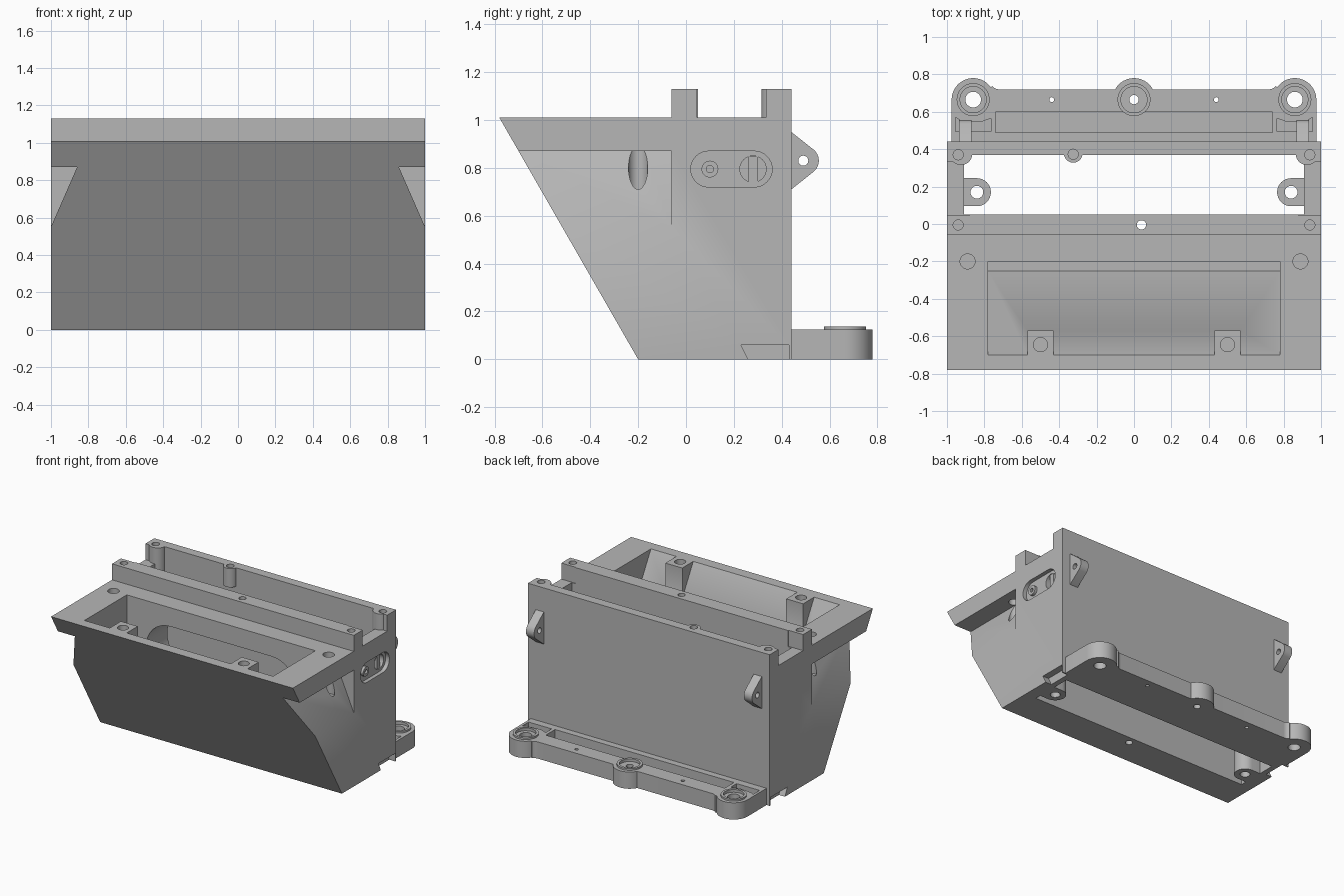
import bpy, bmesh, math
from mathutils import Vector

if "Cube" in bpy.data.objects:
    bpy.data.objects.remove(bpy.data.objects["Cube"])

grey = bpy.data.materials.new("plain grey")
grey.diffuse_color = (0.47, 0.47, 0.47, 1)
grey.use_nodes = True
grey.node_tree.nodes["Principled BSDF"].inputs["Base Color"].default_value = grey.diffuse_color


def prism(name, pts, axis, lo, hi):
    """Extrude a 2D outline along an axis: x uses (y,z), y uses (x,z), z uses (x,y)."""
    def place(p, t):
        return {'x': (t, p[0], p[1]), 'y': (p[0], t, p[1]), 'z': (p[0], p[1], t)}[axis]
    bm = bmesh.new()
    a = [bm.verts.new(place(p, lo)) for p in pts]
    b = [bm.verts.new(place(p, hi)) for p in pts]
    bm.faces.new(a)
    bm.faces.new(b)
    n = len(pts)
    for i in range(n):
        bm.faces.new((a[i], a[(i + 1) % n], b[(i + 1) % n], b[i]))
    bmesh.ops.recalc_face_normals(bm, faces=bm.faces)
    me = bpy.data.meshes.new(name)
    bm.to_mesh(me)
    bm.free()
    me.materials.append(grey)
    ob = bpy.data.objects.new(name, me)
    bpy.context.collection.objects.link(ob)
    return ob


def box(name, x0, x1, y0, y1, z0, z1):
    return prism(name, [(x0, y0), (x1, y0), (x1, y1), (x0, y1)], 'z', z0, z1)


def arc(cx, cy, r, a0, a1, n):
    return [(cx + r * math.cos(math.radians(a0 + (a1 - a0) * i / n)),
             cy + r * math.sin(math.radians(a0 + (a1 - a0) * i / n))) for i in range(n + 1)]


def cyl(name, c, r, axis, lo, hi, n=32):
    return prism(name, arc(c[0], c[1], r, 0, 360, n)[:-1], axis, lo, hi)


def stadium(x0, x1, cz, r):
    return arc(x1 - r, cz, r, -90, 90, 16) + arc(x0 + r, cz, r, 90, 270, 16)


def combine(ob, other, op):
    mod = ob.modifiers.new("bool", 'BOOLEAN')
    mod.operation, mod.solver, mod.object = op, 'EXACT', other
    dg = bpy.context.evaluated_depsgraph_get()
    me = bpy.data.meshes.new_from_object(ob.evaluated_get(dg))
    ob.modifiers.clear()
    ob.data = me
    bpy.data.objects.remove(other)


def cut(ob, other):
    combine(ob, other, 'DIFFERENCE')


def add(ob, other):
    combine(ob, other, 'UNION')


# Main housing with sloped front and raised rear rim
body = prism("housing", [(-0.2, 0), (0.44, 0), (0.44, 1.13), (-0.06, 1.13),
                         (-0.06, 1.01), (-0.78, 1.01)], 'x', -1, 1)
# Rear chamber, open at top and bottom
cut(body, box("chamber", -0.91, 0.91, 0.05, 0.37, -0.1, 1.3))
# Front pocket following the slope, and the wide window between both spaces
cut(body, prism("pocket", [(-0.706, 1.02), (-0.2, 1.02), (-0.2, 0.226), (-0.25, 0.226)],
                'x', -0.78, 0.78))
cut(body, prism("window", stadium(-0.62, 0.62, 0.67, 0.2), 'y', -0.3, 0.1))

for s in (-1, 1):
    # Side wedge under the lip
    cut(body, prism("wedge", [(s * 1.0, 0.55), (s * 0.86, 0.87), (s * 1.1, 0.87), (s * 1.1, 0.55)],
                    'y', -1, -0.06))
    # Slot through the end of the rim
    cut(body, box("rim_slot", *sorted((s * 0.88, s * 1.1)), 0.045, 0.335, 1.01, 1.2))
    # Hook groove at the foot of the side wall
    cut(body, prism("foot_groove", [(0.23, 0.06), (0.27, -0.02), (0.43, -0.02), (0.43, 0.06)],
                    'x', *sorted((s * 0.95, s * 1.1))))
    # Pocket screw posts
    add(body, prism("post", [(-0.72, 1.01), (-0.57, 1.01), (-0.57, 0.77), (-0.575, 0.77)],
                    'x', s * 0.5 - 0.07, s * 0.5 + 0.07))
    cut(body, cyl("post_hole", (s * 0.5, -0.645), 0.038, 'z', 0.9, 1.1))
    # Lip holes
    cut(body, cyl("lip_hole", (s * 0.89, -0.2), 0.04, 'z', 0.7, 1.1))
    # Corner bosses inside the rim
    add(body, cyl("corner_boss", (s * 0.925, 0.375), 0.06, 'z', 0.93, 1.13))
    for y in (0.37, -0.005):
        cut(body, cyl("rim_hole", (s * 0.94, y), 0.027, 'z', 1.01, 1.2, 24))
    # Mounting columns near the floor of the chamber
    add(body, prism("column", [(s * 0.95, 0.095)] + arc(s * 0.84, 0.17, 0.075, -90, -90 - s * 180, 16)
                    + [(s * 0.95, 0.245)], 'z', 0, 0.33))
    cut(body, cyl("column_hole", (s * 0.84, 0.17), 0.034, 'z', -0.1, 0.5))

# Middle rim boss and holes
add(body, cyl("middle_boss", (-0.325, 0.378), 0.05, 'z', 0.99, 1.13))
cut(body, cyl("middle_hole", (-0.325, 0.373), 0.027, 'z', 1.01, 1.2, 24))
cut(body, cyl("front_rim_hole", (0.04, -0.005), 0.025, 'z', -0.1, 1.2, 24))

# Connector recess on the right side
cut(body, prism("recess", stadium(0.02, 0.36, 0.795, 0.075), 'x', 0.97, 1.1))
cut(body, cyl("socket", (0.28, 0.795), 0.055, 'x', 0.93, 1.1))

# Connector details
socket_bar = box("socket_bar", 0.92, 0.965, 0.262, 0.30, 0.742, 0.848)
jack = cyl("jack_ring", (0.10, 0.795), 0.035, 'x', 0.96, 0.99)
cut(jack, cyl("jack_hole", (0.10, 0.795), 0.015, 'x', 0.975, 1.1, 20))

# Rear lugs with a pin hole
lugs = []
for s, side in ((-1, "left"), (1, "right")):
    lug = prism(side + "_lug", [(0.43, 0.705), (0.44, 0.71)] + arc(0.495, 0.83, 0.06, -50, 50, 12)
                + [(0.44, 0.95), (0.43, 0.955)], 'x', *sorted((s * 0.868, s * 0.935)))
    cut(lug, cyl("pin_hole", (0.49, 0.83), 0.021, 'x', *sorted((s * 0.8, s * 1.0)), 24))
    lugs.append(lug)

# Rear foot flange with rounded ears
flange = box("rear_flange", -0.975, 0.975, 0.44, 0.665, 0, 0.125)
add(flange, box("strip", -0.8, 0.8, 0.6, 0.72, 0, 0.125))
for x in (-0.86, 0, 0.86):
    add(flange, cyl("ear", (x, 0.665), 0.115, 'z', 0, 0.125, 48))
    if x:
        # Soft inner corner between ear and strip
        s = -1 if x < 0 else 1
        fillet = [(s * 0.80, 0.70), (s * 0.72, 0.70)] + arc(s * 0.72, 0.77, 0.05, -90, -90 + s * 50, 6)
        add(flange, prism("fillet", fillet, 'z', 0, 0.125))
# Long trough and end pockets
cut(flange, box("trough", -0.74, 0.74, 0.49, 0.60, 0.05, 0.2))
for s in (-1, 1):
    cut(flange, prism("end_pocket", [(s * 0.765, 0.495), (s * 0.955, 0.495), (s * 0.955, 0.57),
                                     (s * 0.93, 0.555), (s * 0.82, 0.545), (s * 0.765, 0.565)],
                      'z', 0.08, 0.2))
    cut(flange, cyl("small_hole", (s * 0.44, 0.665), 0.013, 'z', -0.1, 0.2, 16))
# Raised rings and bolt holes
for x in (-0.86, 0, 0.86):
    add(flange, cyl("ring", (x, 0.665), 0.088, 'z', 0.1, 0.138, 48))
    cut(flange, cyl("counterbore", (x, 0.665), 0.07, 'z', 0.118, 0.2, 48))
    cut(flange, cyl("bolt_hole", (x, 0.665), 0.042 if x else 0.025, 'z', -0.1, 0.2))

# Smooth curved walls, keep edges sharp
for ob in [body, jack, flange] + lugs:
    bpy.ops.object.select_all(action='DESELECT')
    ob.select_set(True)
    bpy.context.view_layer.objects.active = ob
    bpy.ops.object.shade_smooth_by_angle(angle=math.radians(30))
